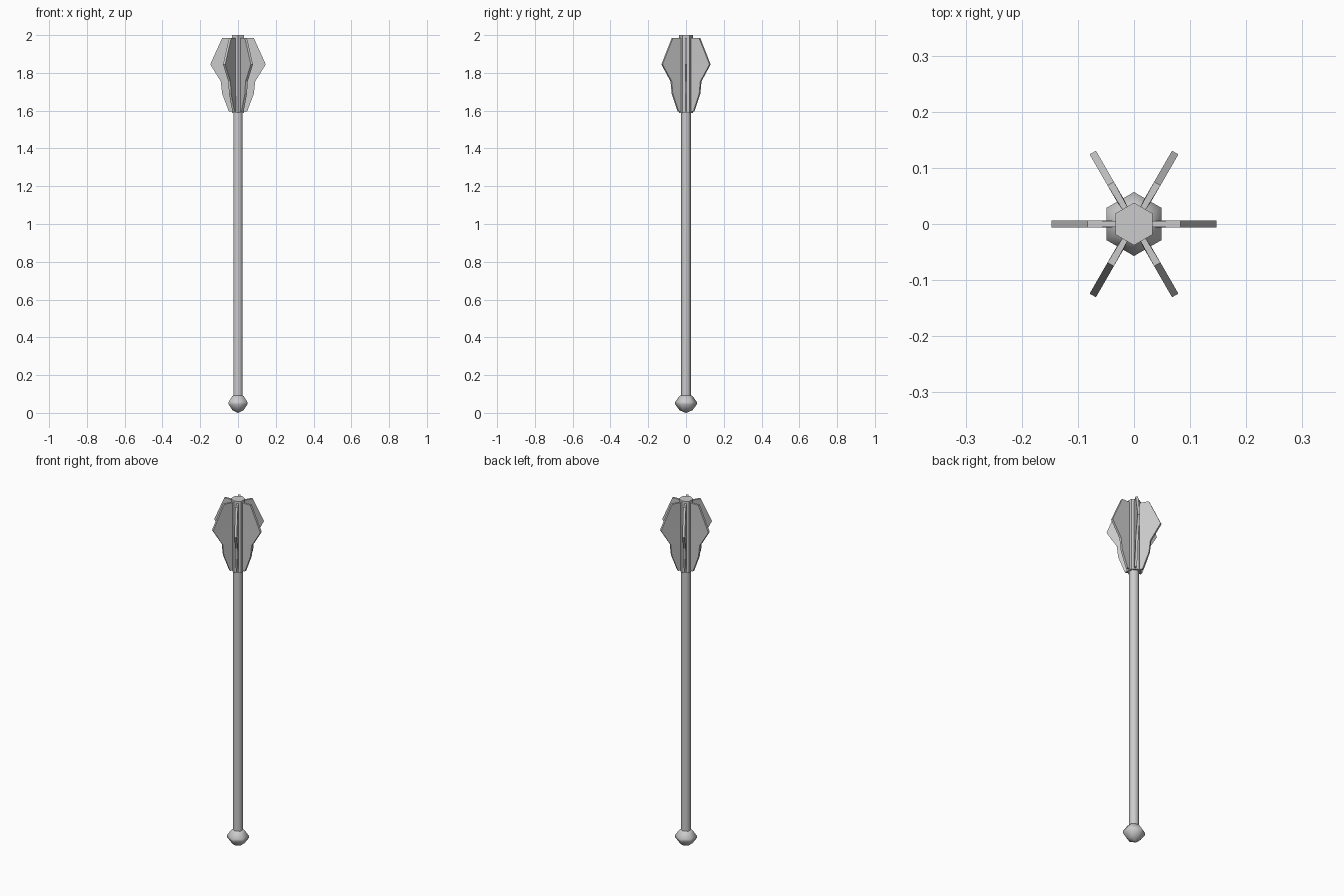
import bpy, bmesh, math
from mathutils import Matrix

if "Cube" in bpy.data.objects:
    bpy.data.objects.remove(bpy.data.objects["Cube"])

SIDES = 6


def finish(name, bm, smooth=None):
    bmesh.ops.recalc_face_normals(bm, faces=bm.faces)
    mesh = bpy.data.meshes.new(name)
    bm.to_mesh(mesh)
    bm.free()
    ob = bpy.data.objects.new(name, mesh)
    bpy.context.collection.objects.link(ob)
    if smooth:
        bpy.ops.object.select_all(action='DESELECT')
        ob.select_set(True)
        bpy.context.view_layer.objects.active = ob
        bpy.ops.object.shade_smooth_by_angle(angle=math.radians(smooth))
    return ob


def lathe(name, profile, smooth=None):
    """Six-sided turned solid with corners on the y axis."""
    bm = bmesh.new()
    rings = []
    for r, z in profile:
        angles = [math.pi / 2 + 2 * math.pi * i / SIDES for i in range(SIDES)]
        rings.append([bm.verts.new((r * math.cos(a), r * math.sin(a), z)) for a in angles])
    for lo, hi in zip(rings, rings[1:]):
        for i in range(SIDES):
            j = (i + 1) % SIDES
            bm.faces.new((lo[i], lo[j], hi[j], hi[i]))
    bm.faces.new(rings[0])
    bm.faces.new(rings[-1])
    bmesh.ops.remove_doubles(bm, verts=bm.verts, dist=1e-5)
    return finish(name, bm, smooth)


# Pommel, shaft and head core
lathe("pommel", [(0.002, 0.0), (0.034, 0.014), (0.057, 0.045),
                 (0.057, 0.058), (0.034, 0.09), (0.026, 0.093)], 60)
lathe("shaft", [(0.027, 0.06), (0.027, 1.6)], 65)
lathe("head_core", [(0.038, 1.588), (0.038, 2.0)])

# Flange outline as (radius, height), slightly thicker toward the outer edge
OUTLINE = [(0.048, 1.595), (0.084, 1.69), (0.091, 1.755),
           (0.147, 1.845), (0.083, 1.986)]
INNER, T_IN, T_OUT = 0.028, 0.005, 0.0065


def flange(name, angle):
    bm = bmesh.new()
    cols = []
    for r, z in OUTLINE:
        cols.append([bm.verts.new(p) for p in (
            (INNER, -T_IN, z), (r, -T_OUT, z), (r, T_OUT, z), (INNER, T_IN, z))])
    for a, b in zip(cols, cols[1:]):
        for i in range(4):
            j = (i + 1) % 4
            bm.faces.new((a[i], a[j], b[j], b[i]))
    bm.faces.new(cols[0])
    bm.faces.new(cols[-1])
    bmesh.ops.transform(bm, matrix=Matrix.Rotation(angle, 4, 'Z'), verts=bm.verts)
    finish(name, bm)


# Six flanges, one on each flat of the core
for k in range(SIDES):
    flange(f"flange_{k + 1}", k * math.tau / SIDES)
